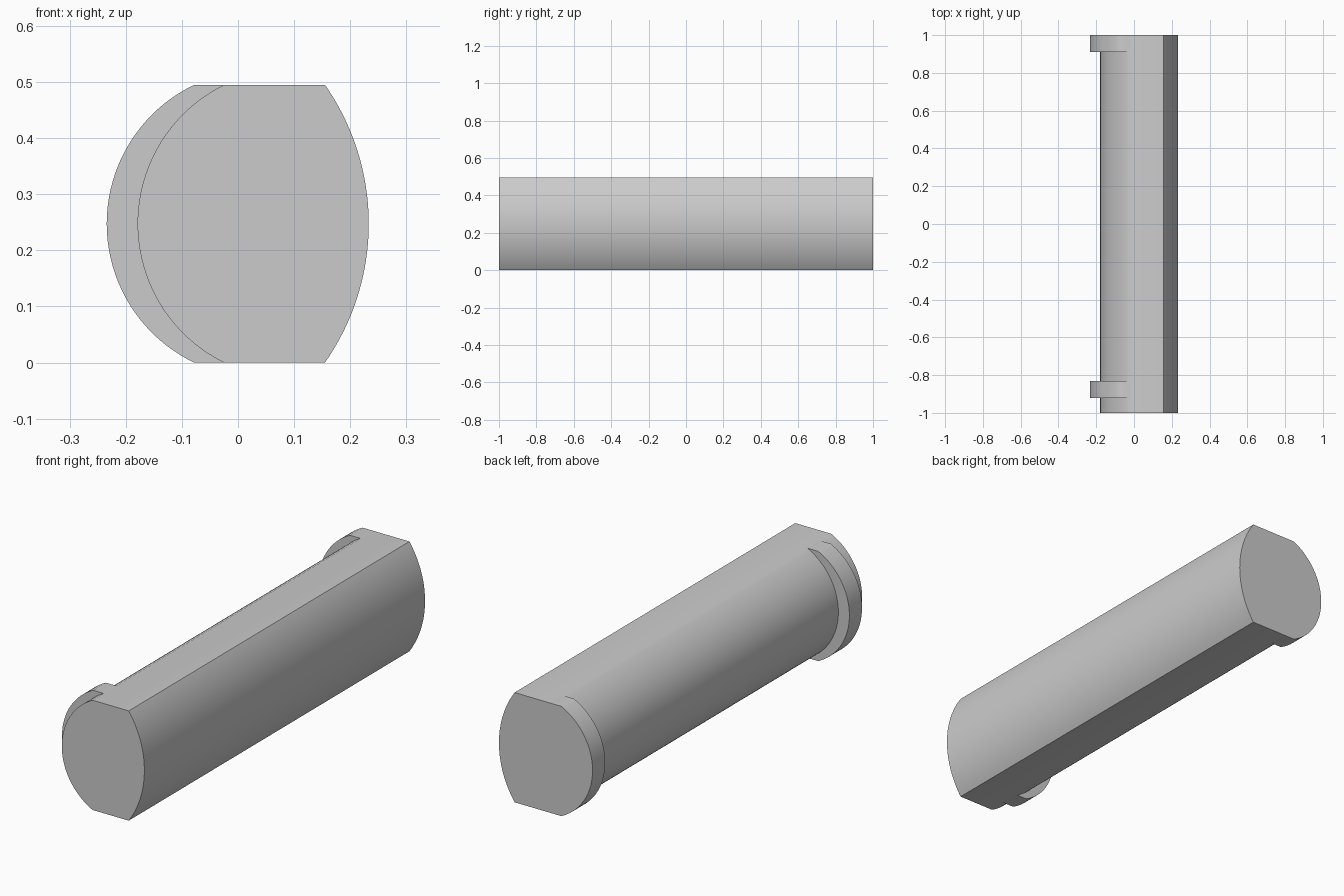
import bpy
import bmesh
import math

cube = bpy.data.objects.get("Cube")
if cube:
    bpy.data.objects.remove(cube, do_unlink=True)

HEIGHT = 0.495
HALF = HEIGHT / 2
SEGMENTS = 40

grey = bpy.data.materials.new("plain grey")
grey.use_nodes = True
colour = (0.6, 0.6, 0.6, 1)
grey.diffuse_color = colour
grey.node_tree.nodes["Principled BSDF"].inputs["Base Color"].default_value = colour


def arc(edge_x, bulge):
    """Bottom-to-top arc spanning the height, bulging sideways from edge_x."""
    sag = abs(bulge)
    radius = (HALF ** 2 + sag ** 2) / (2 * sag)
    sweep = math.asin(HALF / radius)
    points = []
    for i in range(SEGMENTS + 1):
        a = sweep * (2 * i / SEGMENTS - 1)
        out = radius * math.cos(a) - (radius - sag)
        points.append((edge_x + math.copysign(out, bulge), HALF + radius * math.sin(a)))
    return points


def extrude_profile(name, profile, y0, y1):
    """Solid prism of an (x, z) profile along y."""
    bm = bmesh.new()
    base = bm.faces.new([bm.verts.new((x, y0, z)) for x, z in profile])
    result = bmesh.ops.extrude_face_region(bm, geom=[base], use_keep_orig=True)
    verts = [g for g in result["geom"] if isinstance(g, bmesh.types.BMVert)]
    bmesh.ops.translate(bm, verts=verts, vec=(0, y1 - y0, 0))
    bmesh.ops.recalc_face_normals(bm, faces=bm.faces)
    mesh = bpy.data.meshes.new(name)
    bm.to_mesh(mesh)
    bm.free()
    mesh.materials.append(grey)
    obj = bpy.data.objects.new(name, mesh)
    bpy.context.collection.objects.link(obj)
    bpy.ops.object.select_all(action="DESELECT")
    obj.select_set(True)
    bpy.context.view_layer.objects.active = obj
    bpy.ops.object.shade_smooth_by_angle(angle=math.radians(30))
    return obj


# Long bar: two curved sides between flat top and bottom
body_side = arc(-0.025, -0.154)
extrude_profile("bar_body", arc(0.155, 0.078) + body_side[::-1], -1, 1)

# Crescent rims hugging one curved side
rim = arc(-0.078, -0.156) + body_side[::-1]
extrude_profile("front_rim", rim, -0.92, -0.83)
extrude_profile("back_rim", rim, 0.91, 1)
